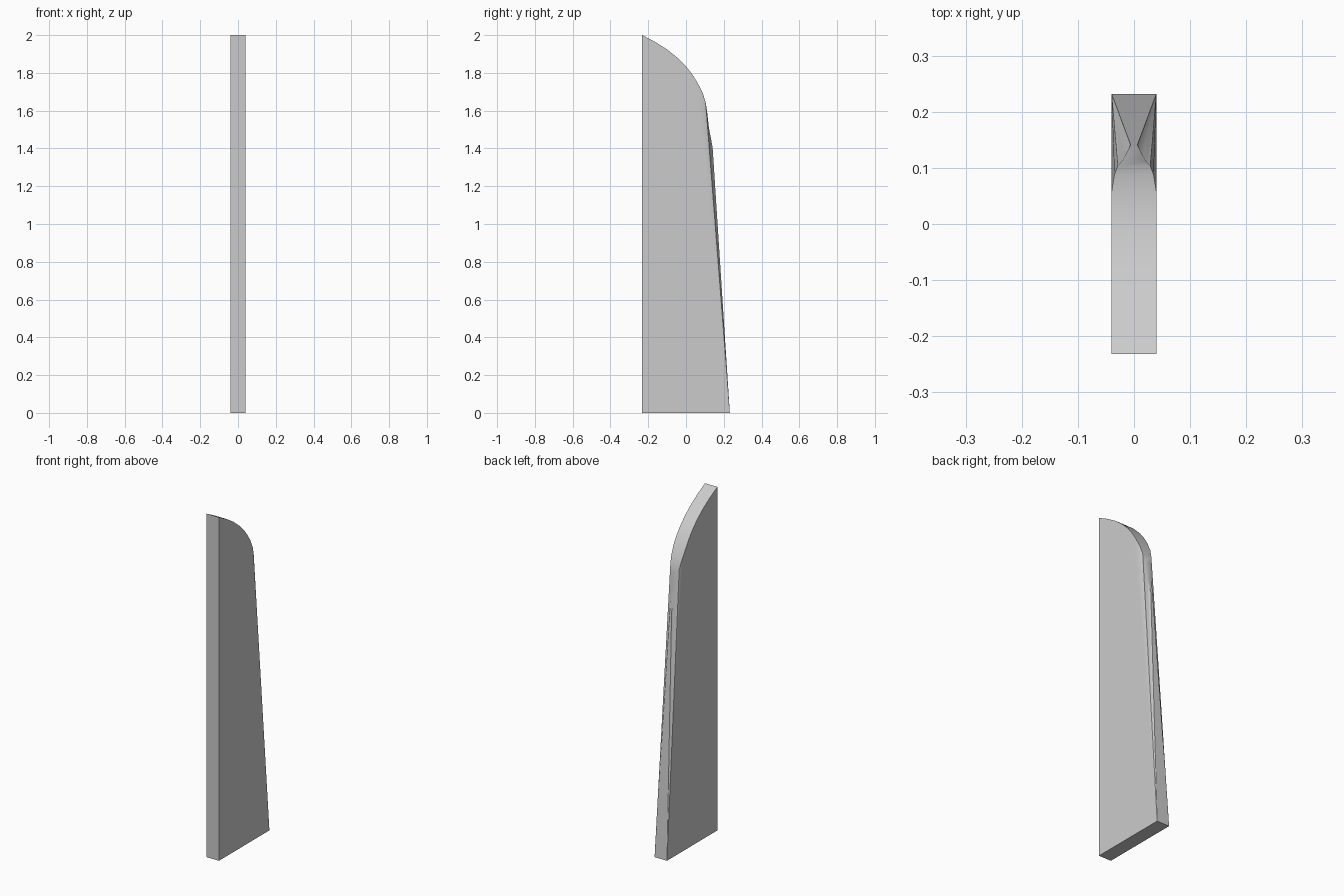
import bpy, bmesh

if "Cube" in bpy.data.objects:
    bpy.data.objects.remove(bpy.data.objects["Cube"])

W = 0.04  # half thickness of the slab
BACK, FRONT = -0.232, 0.232

# rim stations from the tall back edge down to the pinched nose: (y, z, half width)
rim = [
    (BACK, 2.0, W), (-0.16, 1.962, W), (-0.10, 1.924, W), (-0.045, 1.88, W),
    (0.0, 1.835, W), (0.03, 1.797, W), (0.057, 1.755, W),
    (0.088, 1.695, 0.035), (0.104, 1.645, 0.029), (0.111, 1.60, 0.022),
    (0.121, 1.51, 0.016), (0.141, 1.405, 0.006),
]
FLAT = 6  # last station lying on the flat side

bm = bmesh.new()


def side(sign):
    """One flank: planar sheet plus a fan of facets pinching toward the nose."""
    row = [bm.verts.new((sign * w, y, z)) for y, z, w in rim]
    heel = bm.verts.new((sign * W, BACK, 0))
    toe = bm.verts.new((sign * W, FRONT, 0))
    bm.faces.new([heel, toe] + row[FLAT::-1])
    for a, b in zip(row[FLAT:], row[FLAT + 1:]):
        bm.faces.new((toe, b, a))
    return row + [toe, heel]


# close both flanks with a strip all the way round the outline
left, right = side(-1), side(1)
for i in range(len(left)):
    j = (i + 1) % len(left)
    bm.faces.new((left[i], left[j], right[j], right[i]))

bmesh.ops.recalc_face_normals(bm, faces=bm.faces)
mesh = bpy.data.meshes.new("blade_panel")
bm.to_mesh(mesh)
bm.free()

panel = bpy.data.objects.new("blade_panel", mesh)
bpy.context.collection.objects.link(panel)
bpy.context.view_layer.objects.active = panel
panel.select_set(True)
bpy.ops.object.shade_smooth_by_angle(angle=0.5)
